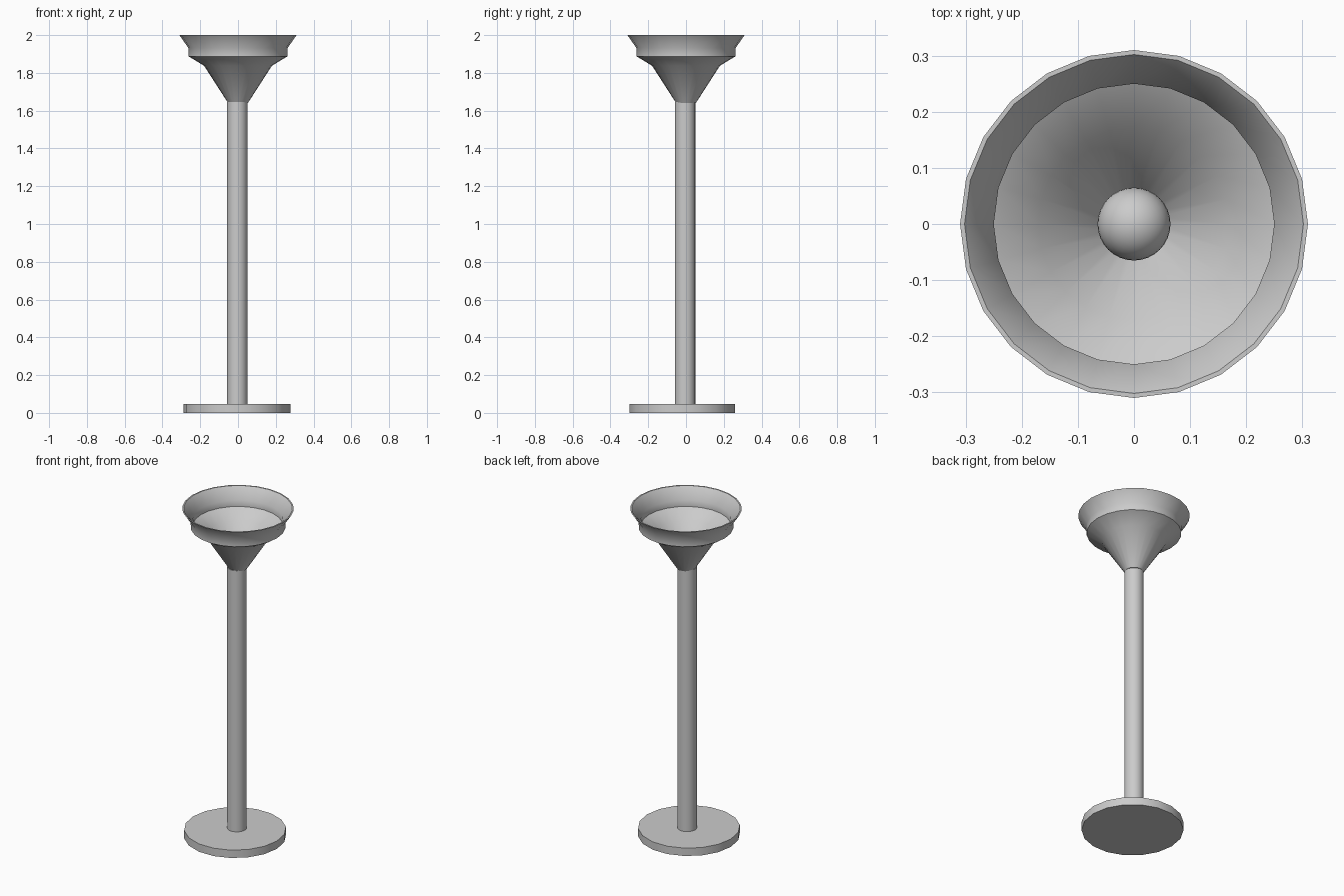
import bpy, bmesh, math

if "Cube" in bpy.data.objects:
    bpy.data.objects.remove(bpy.data.objects["Cube"])


def finish(name, bm, angle):
    bmesh.ops.recalc_face_normals(bm, faces=bm.faces)
    me = bpy.data.meshes.new(name)
    bm.to_mesh(me)
    bm.free()
    ob = bpy.data.objects.new(name, me)
    bpy.context.collection.objects.link(ob)
    bpy.ops.object.select_all(action='DESELECT')
    ob.select_set(True)
    bpy.context.view_layer.objects.active = ob
    bpy.ops.object.shade_smooth_by_angle(angle=math.radians(angle))
    return ob


def lathe(name, profile, sides, centre=(0, 0), angle=35):
    """Revolve (radius, z) points around a vertical axis; radius 0 makes a pole."""
    bm = bmesh.new()
    verts = [bm.verts.new((r, 0, z)) for r, z in profile]
    edges = [bm.edges.new(p) for p in zip(verts, verts[1:])]
    bmesh.ops.spin(bm, geom=verts + edges, cent=(0, 0, 0), axis=(0, 0, 1),
                   angle=math.tau, steps=sides, use_duplicate=False)
    bmesh.ops.remove_doubles(bm, verts=bm.verts, dist=0.0005)
    bmesh.ops.translate(bm, verts=bm.verts, vec=(*centre, 0))
    return finish(name, bm, angle)


# Round foot plate
lathe("base", [(0, 0), (0.283, 0), (0.283, 0.048), (0, 0.048)], 18, (-0.006, -0.02))

# Upright pole
lathe("pole", [(0, 0.045), (0.054, 0.045), (0.054, 1.645), (0, 1.645)], 24, (-0.004, -0.005))

# Open stepped bowl: outside upwards, then back down the inside
lathe("bowl", [
    (0, 1.637), (0.052, 1.64), (0.18, 1.838), (0.263, 1.888), (0.263, 1.932), (0.31, 2.0),
    (0.302, 2.0), (0.25, 1.934), (0.25, 1.896), (0.171, 1.849), (0.045, 1.652), (0, 1.649),
], 24, angle=50)

# Bulb resting in the bottom of the bowl
bm = bmesh.new()
bmesh.ops.create_uvsphere(bm, u_segments=32, v_segments=16, radius=0.065)
bmesh.ops.translate(bm, verts=bm.verts, vec=(0, 0, 1.705))
finish("bulb", bm, 60)
